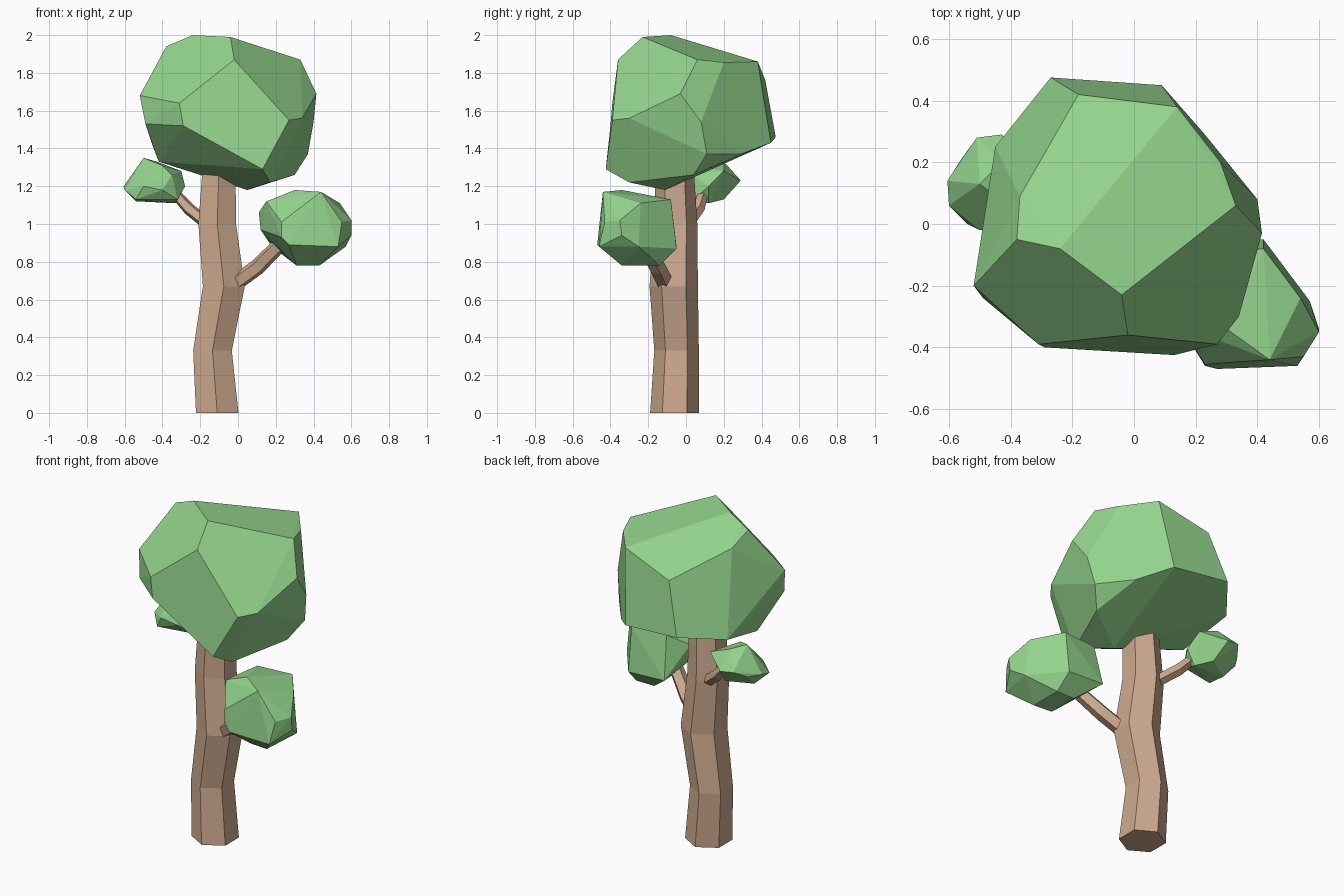
import bpy, bmesh, math
from mathutils import Vector

default_cube = bpy.data.objects.get("Cube")
if default_cube:
    bpy.data.objects.remove(default_cube, do_unlink=True)


def make_material(name, colour):
    material = bpy.data.materials.new(name)
    material.use_nodes = True
    material.diffuse_color = colour
    material.node_tree.nodes["Principled BSDF"].inputs["Base Color"].default_value = colour
    return material


leaf_green = make_material("leaf green", (.29, .65, .26, 1))
bark_brown = make_material("bark brown", (.61, .40, .27, 1))


def add_object(name, bm, material):
    bmesh.ops.recalc_face_normals(bm, faces=bm.faces)
    mesh = bpy.data.meshes.new(name)
    bm.to_mesh(mesh)
    bm.free()
    mesh.materials.append(material)
    obj = bpy.data.objects.new(name, mesh)
    bpy.context.collection.objects.link(obj)
    return obj


def faceted_clump(name, corners):
    """Chiselled leaf mass: the convex hull around a few corners."""
    bm = bmesh.new()
    for corner in corners:
        bm.verts.new(corner)
    hull = bmesh.ops.convex_hull(bm, input=bm.verts)
    unused = [v for v in set(hull["geom_interior"] + hull["geom_unused"])
              if isinstance(v, bmesh.types.BMVert)]
    bmesh.ops.delete(bm, geom=unused, context="VERTS")
    bmesh.ops.dissolve_limit(bm, angle_limit=math.radians(4),
                             verts=bm.verts, edges=bm.edges)
    return add_object(name, bm, leaf_green)


def faceted_limb(name, stations, sides, upright=False):
    """Flat-sided limb through stations of (x, y, z, radius)."""
    bm = bmesh.new()
    centres = [Vector(s[:3]) for s in stations]
    axis = Vector((0, 0, 1)) if upright else (centres[-1] - centres[0]).normalized()
    across = Vector((0, 1, 0))
    across = (across - axis * across.dot(axis)).normalized()
    other = axis.cross(across)
    rings = []
    for centre, station in zip(centres, stations):
        ring = []
        for i in range(sides):
            angle = math.tau * i / sides
            offset = across * math.cos(angle) + other * math.sin(angle)
            ring.append(bm.verts.new(centre + offset * station[3]))
        rings.append(ring)
    for low, high in zip(rings, rings[1:]):
        for i in range(sides):
            j = (i + 1) % sides
            bm.faces.new((low[i], low[j], high[j], high[i]))
    bm.faces.new(rings[0])
    bm.faces.new(rings[-1])
    return add_object(name, bm, bark_brown)


# Trunk with its gentle bends
faceted_limb("trunk", [
    (-.11, -.06, 0, .13), (-.135, -.05, .33, .118), (-.075, -.065, .67, .128),
    (-.11, -.055, 1, .115), (-.1, -.06, 1.31, .1)], 6, upright=True)

# Side branches
faceted_limb("left_branch", [
    (-.01, -.11, .69, .045), (.1, -.15, .77, .045), (.25, -.23, .92, .04)], 5)
faceted_limb("right_branch", [
    (-.16, .01, 1, .034), (-.26, .065, 1.08, .034), (-.36, .1, 1.19, .026)], 5)

# Main crown: top, front, flanks, back, underside
faceted_clump("main_crown", [
    (-.04, -.23, 1.99), (-.24, -.08, 2), (.33, .06, 1.87), (.28, .2, 1.855),
    (.14, .38, 1.86), (-.18, .42, 1.76), (-.37, .09, 1.88), (-.38, -.05, 1.94),
    (-.02, -.36, 1.87), (-.31, -.39, 1.64), (-.29, -.4, 1.52), (.27, -.39, 1.55),
    (.13, -.425, 1.29), (-.52, -.2, 1.68), (-.49, -.24, 1.53), (.34, -.3, 1.56),
    (.415, -.03, 1.69), (.4, .08, 1.54), (.37, .11, 1.37), (.3, .04, 1.26),
    (.09, .45, 1.43), (-.27, .475, 1.46), (-.45, .25, 1.41), (.23, .29, 1.37),
    (.17, -.3, 1.22), (.05, -.11, 1.18), (-.42, -.08, 1.33)])

# Lower clump on the left branch
faceted_clump("left_clump", [
    (.3, -.34, 1.18), (.44, -.44, 1.17), (.54, -.24, 1.11), (.42, -.08, 1.13),
    (.2, -.1, 1.13), (.11, -.2, 1.06), (.12, -.25, .97), (.15, -.33, 1.12),
    (.23, -.455, 1.01), (.23, -.46, .93), (.27, -.47, .89), (.53, -.46, .88),
    (.55, -.43, 1.01), (.6, -.35, 1.02), (.6, -.34, .94), (.57, -.25, .88),
    (.42, -.05, .87), (.18, -.05, .88), (.31, -.14, .78), (.43, -.14, .78),
    (.43, -.34, .78), (.31, -.33, .78)])

# Small clump on the right branch
faceted_clump("right_clump", [
    (-.5, .13, 1.35), (-.43, .2, 1.33), (-.4, .05, 1.31), (-.605, .14, 1.2),
    (-.6, .06, 1.18), (-.56, .21, 1.2), (-.51, .28, 1.24), (-.43, .29, 1.23),
    (-.3, .2, 1.28), (-.28, .12, 1.2), (-.35, .03, 1.26), (-.4, -.01, 1.18),
    (-.5, -.02, 1.2), (-.54, 0, 1.13), (-.54, .12, 1.12), (-.33, .12, 1.11),
    (-.4, .2, 1.13), (-.32, .04, 1.13)])
